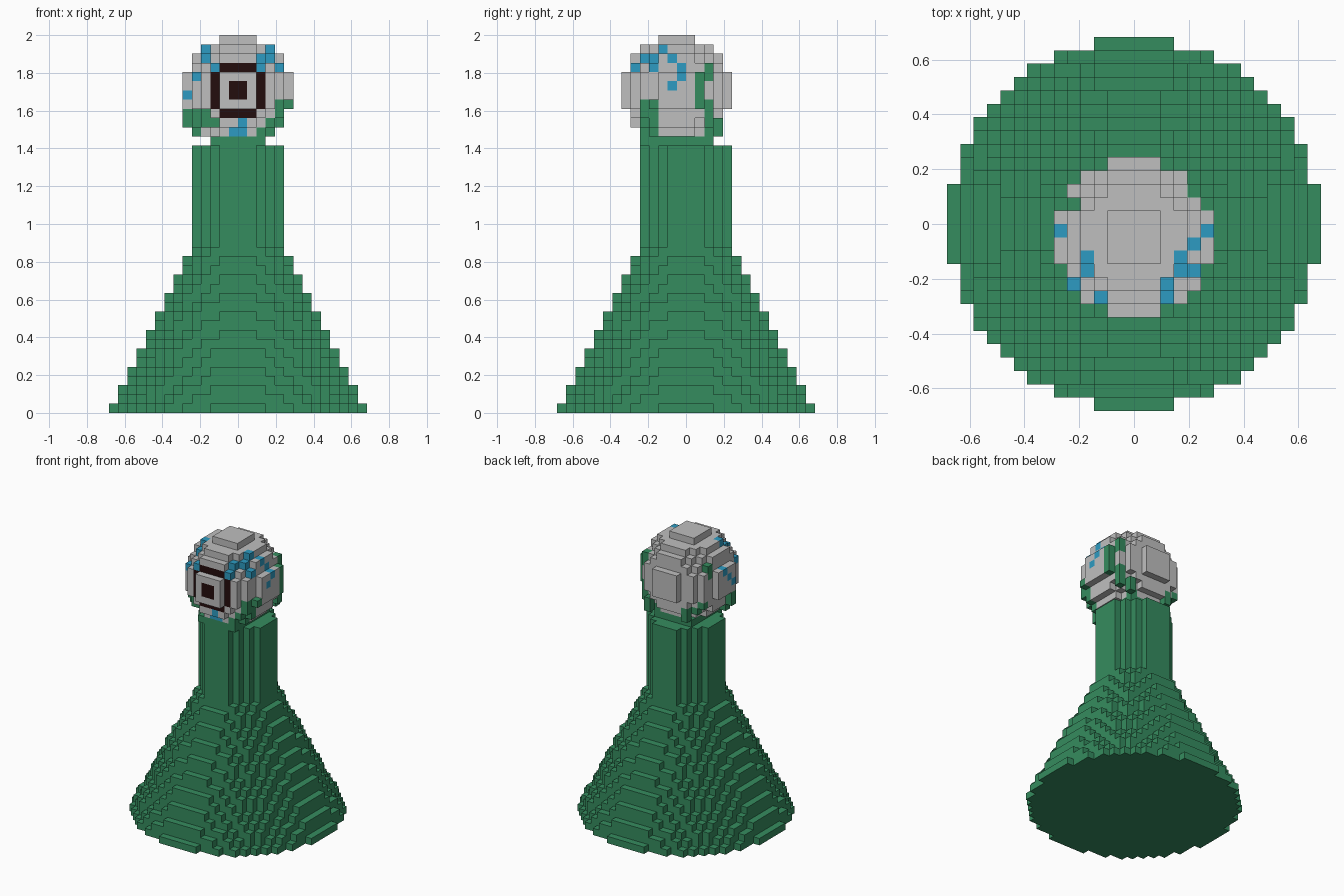
import bpy
import bmesh
from mathutils import Vector

cube = bpy.data.objects.get("Cube")
if cube:
    bpy.data.objects.remove(cube, do_unlink=True)

UNIT = 2 / 41          # edge length of one block
NECK_TOP = 29          # layers in the tower
HEAD_MIDDLE = Vector((0, -1, 35))


def make_material(name, colour):
    mat = bpy.data.materials.new(name)
    mat.use_nodes = True
    rgba = (*colour, 1)
    mat.diffuse_color = rgba
    mat.node_tree.nodes["Principled BSDF"].inputs["Base Color"].default_value = rgba
    return mat


MATERIALS = {
    "green": make_material("moss green", (0.036, 0.262, 0.114)),
    "grey": make_material("stone grey", (0.52, 0.52, 0.52)),
    "blue": make_material("vein blue", (0.026, 0.33, 0.54)),
    "dark": make_material("pupil dark", (0.017, 0.004, 0.004)),
}

# The four corners of each block side, by the direction the side faces
SIDES = {}
for axis in range(3):
    for sign in (-1, 1):
        u, v = (axis + 1) % 3, (axis + 2) % 3
        corners = []
        for a, b in ((0, 0), (1, 0), (1, 1), (0, 1))[::sign]:
            corner = [0, 0, 0]
            corner[axis], corner[u], corner[v] = max(sign, 0), a, b
            corners.append(tuple(corner))
        step = [0, 0, 0]
        step[axis] = sign
        SIDES[tuple(step)] = corners


def shift(cell, step):
    return tuple(c + s for c, s in zip(cell, step))


def build_blocks(name, cells):
    """Skin a {cell: colour} dictionary, keeping only the exposed sides."""
    used = list(dict.fromkeys(cells.values()))
    bm = bmesh.new()
    verts = {}
    for cell, colour in cells.items():
        for step, corners in SIDES.items():
            if shift(cell, step) in cells:
                continue
            ring = []
            for corner in corners:
                key = shift(cell, corner)
                if key not in verts:
                    verts[key] = bm.verts.new(Vector(key) * UNIT)
                ring.append(verts[key])
            bm.faces.new(ring).material_index = used.index(colour)
    mesh = bpy.data.meshes.new(name)
    bm.to_mesh(mesh)
    bm.free()
    for colour in used:
        mesh.materials.append(MATERIALS[colour])
    obj = bpy.data.objects.new(name, mesh)
    bpy.context.collection.objects.link(obj)
    return obj


# Flared tower: stacked discs that shrink evenly to a straight neck
tower = {}
for z in range(NECK_TOP):
    radius = max(4.8, 13.8 - z / 2)
    for x in range(-14, 14):
        for y in range(-14, 14):
            if Vector((x + 0.5, y + 0.5)).length < radius:
                tower[x, y, z] = "green"
build_blocks("flared_tower", tower)

# Mossy collar between neck and head
collar = {(x, y, NECK_TOP): "green" for x in range(-3, 3) for y in range(-5, 3)}
build_blocks("mossy_collar", collar)

# Round head made of blocks
head = {}
for x in range(-6, 6):
    for y in range(-7, 5):
        for z in range(NECK_TOP + 1, 41):
            offset = Vector((x + 0.5, y + 0.5, z + 0.5)) - HEAD_MIDDLE
            if offset.length < 6:
                head[x, y, z] = "grey"

# Eye: dark pupil on the front plate and a dark frame one layer behind it
for x in range(-3, 3):
    for z in range(32, 38):
        across, up = abs(x + 0.5), abs(z + 0.5 - HEAD_MIDDLE.z)
        if max(across, up) < 1:
            head[x, -7, z] = "dark"
        elif max(across, up) > 2 and min(across, up) < 2:
            head[x, -6, z] = "dark"

# Blue veins
VEINS = [
    (-4, -3, 39), (-4, -4, 38), (-5, -5, 36), (-3, -6, 37),
    (-6, -1, 36), (-6, -2, 35), (-6, -3, 34),
    (5, -1, 36), (4, -1, 37), (4, -2, 38), (3, -3, 39), (3, -4, 38),
    (4, -4, 37), (2, -5, 38), (2, -6, 37), (5, -2, 35),
    (0, -6, 31), (0, -5, 30), (-1, -5, 30),
]
for cell in VEINS:
    head[cell] = "blue"

# Moss patches: first block of each patch and its height in blocks
MOSS = [
    (5, -4, 33, 1), (4, -5, 32, 2), (4, -4, 31, 2), (3, -5, 31, 1),
    (3, -4, 30, 1), (2, -4, 30, 1), (2, -5, 30, 1),
    (5, 1, 33, 4), (4, 2, 36, 2), (4, 2, 31, 3), (3, 3, 30, 2), (2, 2, 30, 1),
    (-6, -3, 31, 2), (-5, -3, 30, 1), (-5, -4, 31, 2), (-4, -5, 31, 2),
    (-3, -5, 31, 1), (-5, 1, 36, 2), (-4, 2, 33, 4), (-5, 2, 32, 1),
    (-4, 2, 31, 1), (-3, 3, 30, 2),
]
for x, y, base, height in MOSS:
    for z in range(base, base + height):
        head[x, y, z] = "green"
build_blocks("head", head)
